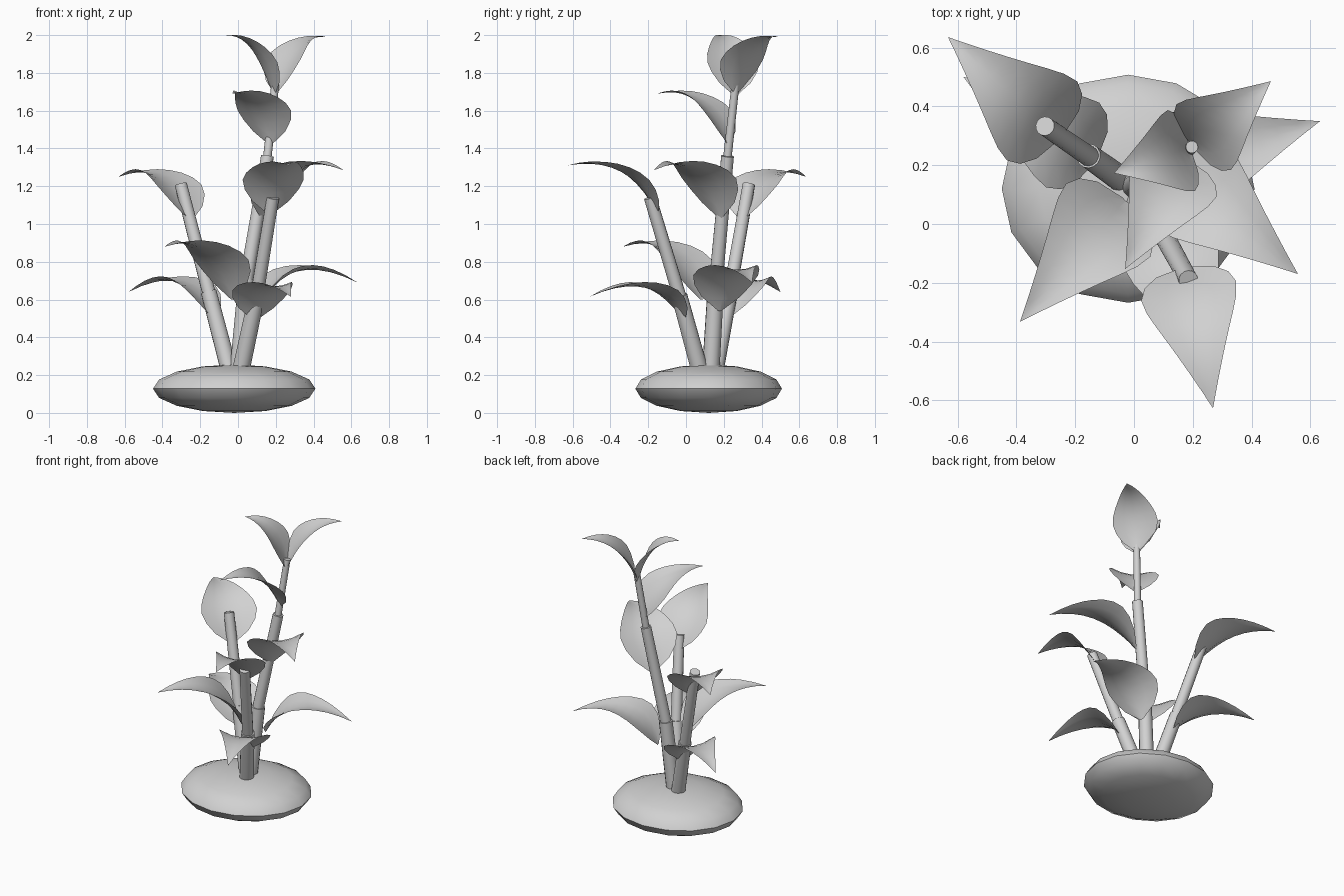
import bpy, bmesh, math
from mathutils import Vector, Matrix

if "Cube" in bpy.data.objects:
    bpy.data.objects.remove(bpy.data.objects["Cube"], do_unlink=True)

grey = bpy.data.materials.new("pale_grey")
grey.use_nodes = True
colour = (0.64, 0.64, 0.64, 1)
grey.diffuse_color = colour
grey.node_tree.nodes["Principled BSDF"].inputs["Base Color"].default_value = colour


def finish(name, bm, angle=35):
    """Turn a bmesh into a smooth shaded object."""
    mesh = bpy.data.meshes.new(name)
    bm.to_mesh(mesh)
    bm.free()
    mesh.materials.append(grey)
    obj = bpy.data.objects.new(name, mesh)
    bpy.context.collection.objects.link(obj)
    bpy.ops.object.select_all(action='DESELECT')
    obj.select_set(True)
    bpy.context.view_layer.objects.active = obj
    bpy.ops.object.shade_smooth_by_angle(angle=math.radians(angle))
    return obj


# Flattened base
bm = bmesh.new()
bmesh.ops.create_uvsphere(bm, u_segments=16, v_segments=8, radius=1,
                          matrix=Matrix.Translation((-0.02, 0.12, 0.128))
                          @ Matrix.Diagonal((0.43, 0.388, 0.128, 1)))
finish("base", bm, 45)


def stem(name, joints, radii):
    """Stack of tapered tubes, each thinner than the one below."""
    bm = bmesh.new()
    for a, b, r in zip(joints, joints[1:], radii):
        a, b = Vector(a), Vector(b)
        axis = b - a
        place = (Matrix.Translation((a + b) / 2)
                 @ axis.to_track_quat('Z', 'Y').to_matrix().to_4x4())
        bmesh.ops.create_cone(bm, cap_ends=True, segments=14, radius1=r * 1.08,
                              radius2=r, depth=axis.length, matrix=place)
    finish(name, bm)


stem("tall_stem", [(0.0, 0.13, 0.2), (0.045, 0.16, 0.71),
                   (0.156, 0.22, 1.36), (0.197, 0.262, 1.74)],
     [0.043, 0.034, 0.021])
stem("front_stem", [(0.01, 0.08, 0.2), (0.1, -0.035, 0.62),
                    (0.185, -0.19, 1.14)], [0.043, 0.033])
stem("back_stem", [(-0.04, 0.15, 0.2), (-0.155, 0.232, 0.64),
                   (-0.303, 0.333, 1.21)], [0.042, 0.033])

# Half-width of the leaf blade at even steps from base to tip
OUTLINE = [0.06, 0.6, 0.88, 1.0, 0.94, 0.8, 0.64, 0.48, 0.32, 0.16, 0.0]


def leaf(name, base, tip, arch, half):
    """Cupped blade swept along an arching curve; arch is its control height."""
    base, tip = Vector(base), Vector(tip)
    bend = base.lerp(tip, 0.3)
    bend.z = arch
    flat = Vector((tip.x - base.x, tip.y - base.y, 0)).normalized()
    side = Vector((0, 0, 1)).cross(flat)
    bm = bmesh.new()
    rows = []
    for i, w in enumerate(OUTLINE):
        t = i / (len(OUTLINE) - 1)
        low, high = base.lerp(bend, t), bend.lerp(tip, t)
        mid = low.lerp(high, t)
        up = (high - low).normalized().cross(side)
        rows.append([bm.verts.new(mid + side * (u * w * half)
                                  + up * (0.22 * u * u * w * half))
                     for u in (-1, -0.5, 0, 0.5, 1)])
    for r, s in zip(rows, rows[1:]):
        for k in range(4):
            bm.faces.new((r[k + 1], r[k], s[k], s[k + 1]))
    bmesh.ops.remove_doubles(bm, verts=bm.verts, dist=0.0005)
    finish(name, bm, 60)


# Leaves of the back stem
leaf("back_upper_leaf", (-0.25, 0.295, 1.02), (-0.633, 0.636, 1.25), 1.35, 0.18)
leaf("back_lower_leaf", (-0.13, 0.22, 0.5), (-0.58, 0.5, 0.64), 0.81, 0.17)

# Leaves of the front stem
leaf("front_upper_leaf", (0.17, -0.15, 1.05), (0.269, -0.627, 1.31), 1.37, 0.165)
leaf("front_lower_leaf", (0.09, -0.01, 0.49), (0.28, -0.51, 0.615), 0.77, 0.165)

# Leaves of the tall stem, from the bottom up
leaf("low_right_leaf", (-0.03, 0.08, 0.6), (-0.388, -0.333, 0.88), 0.97, 0.19)
leaf("low_left_leaf", (0.09, 0.18, 0.54), (0.633, 0.35, 0.69), 0.88, 0.18)
leaf("middle_leaf", (0.13, 0.18, 1.03), (0.558, -0.17, 1.285), 1.41, 0.185)
leaf("upper_leaf", (0.17, 0.225, 1.42), (-0.03, -0.153, 1.69), 1.74, 0.16)
leaf("top_left_leaf", (0.2, 0.265, 1.69), (0.466, 0.486, 1.99), 2.01, 0.145)
leaf("top_right_leaf", (0.19, 0.26, 1.68), (-0.068, 0.173, 2.0), 2.0, 0.145)
